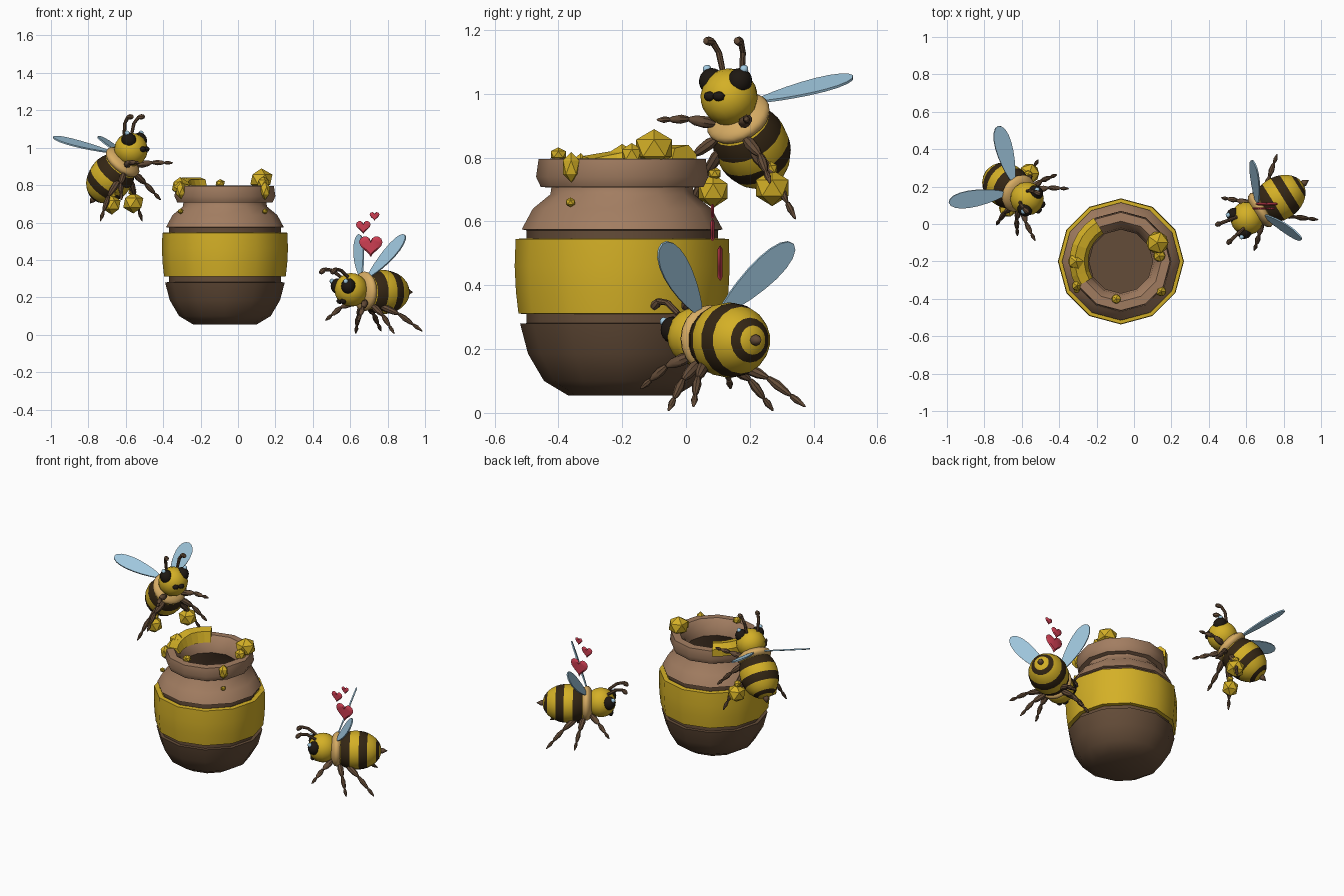
import bpy, bmesh, math
from mathutils import Matrix, Vector

if "Cube" in bpy.data.objects:
    bpy.data.objects.remove(bpy.data.objects["Cube"])

# ---------- flat colours ----------
def lin(c):
    c /= 255
    return c / 12.92 if c <= 0.04045 else ((c + 0.055) / 1.055) ** 2.4

MATS = {}
for mat_name, rgb in {
    "honey_yellow": (212, 176, 38), "clay_tan": (162, 125, 97), "dark_brown": (100, 76, 56),
    "stripe_dark": (52, 38, 20), "eye_black": (30, 24, 18), "ruff_cream": (215, 172, 100),
    "wing_blue": (163, 203, 226), "heart_red": (205, 62, 82)}.items():
    m = bpy.data.materials.new(mat_name)
    m.diffuse_color = [lin(c) for c in rgb] + [1]
    m.use_nodes = True
    m.node_tree.nodes["Principled BSDF"].inputs["Base Color"].default_value = m.diffuse_color
    MATS[mat_name] = m

# ---------- helpers ----------
def finish(name, bm, colors, matrix=Matrix(), smooth=True):
    bmesh.ops.recalc_face_normals(bm, faces=bm.faces[:])
    me = bpy.data.meshes.new(name)
    for f in bm.faces:
        f.smooth = smooth
    bm.to_mesh(me)
    bm.free()
    for c in colors:
        me.materials.append(MATS[c])
    if smooth:
        me.set_sharp_from_angle(angle=math.radians(42))
    ob = bpy.data.objects.new(name, me)
    ob.matrix_world = matrix
    bpy.context.collection.objects.link(ob)
    return ob

def lathe(name, profile, colors, matrix=Matrix(), segs=12):
    """Revolve (radius, z) points round z; colors is one name or one per band."""
    if isinstance(colors, str):
        colors = [colors] * (len(profile) - 1)
    used = list(dict.fromkeys(colors))
    bm = bmesh.new()
    rings = []
    for r, z in profile:
        if r < 1e-4:
            rings.append([bm.verts.new((0, 0, z))])
        else:
            rings.append([bm.verts.new((r * math.cos(a), r * math.sin(a), z))
                          for a in (2 * math.pi * i / segs for i in range(segs))])
    for a, b, c in zip(rings, rings[1:], colors):
        for i in range(segs):
            j = (i + 1) % segs
            loop = [a[i % len(a)], a[j % len(a)], b[j % len(b)], b[i % len(b)]]
            f = bm.faces.new(list(dict.fromkeys(loop)))
            f.material_index = used.index(c)
    return finish(name, bm, used, matrix)

def between(name, p0, p1, shape, color, base, segs=8):
    """Spindle from p0 to p1; shape holds (radius, fraction) points."""
    p0, p1 = Vector(p0), Vector(p1)
    d = p1 - p0
    m = base @ Matrix.Translation(p0) @ d.to_track_quat('Z', 'Y').to_matrix().to_4x4()
    return lathe(name, [(r, t * d.length) for r, t in shape], color, m, segs)

def ball(name, center, size, color, base=Matrix(), segs=16):
    bm = bmesh.new()
    bmesh.ops.create_uvsphere(bm, u_segments=segs, v_segments=segs * 5 // 8, radius=1)
    m = base @ Matrix.Translation(center) @ Matrix.Diagonal((*size, 1))
    return finish(name, bm, [color], m)

def blob(name, center, r, stretch=1.0):
    bm = bmesh.new()
    bmesh.ops.create_icosphere(bm, subdivisions=1, radius=r)
    m = Matrix.Translation(center) @ Matrix.Diagonal((1, 1, stretch, 1))
    return finish(name, bm, ["honey_yellow"], m, smooth=False)

# ---------- honey pot ----------
POT = Matrix.Translation((-0.07, -0.2, 0))
lathe("pot_base", [(0, .055), (.17, .055), (.245, .1), (.295, .185), (.32, .28), (.3, .281),
                   (.3, .31)], "dark_brown", POT)
lathe("pot_band", [(.3, .31), (.325, .311), (.333, .38), (.337, .46), (.334, .545), (.305, .547)],
      "honey_yellow", POT)
lathe("pot_groove", [(.3, .545), (.3, .574)], "dark_brown", POT)
lathe("pot_shoulder", [(.3, .572), (.315, .575), (.28, .64), (.225, .685), (.222, .706), (.255, .708),
                       (.27, .74), (.262, .795), (.215, .797), (.18, .755), (.17, .7)],
      "clay_tan", POT)
lathe("pot_inside", [(.17, .7), (.22, .62), (.27, .5), (.26, .28), (.17, .11), (0, .11)],
      "dark_brown", POT)

# ---------- honey on the rim ----------
bm = bmesh.new()
rows = []
STEPS = 7
for i in range(STEPS + 1):
    a = math.radians(122 + 88 * i / STEPS)
    t = 0.84 - 0.035 * max(0, i - 3) / 4
    rows.append([bm.verts.new((r * math.cos(a), r * math.sin(a), z))
                 for r, z in ((.175, .765), (.195, t - .01), (.245, t), (.275, t - .03), (.275, .765))])
for a, b in zip(rows, rows[1:]):
    for k in range(5):
        bm.faces.new((a[k], a[(k + 1) % 5], b[(k + 1) % 5], b[k]))
bm.faces.new(rows[0])
bm.faces.new(rows[-1])
finish("honey_arc", bm, ["honey_yellow"], POT, smooth=False)

for name, c, r, s in (
        ("honey_lump_big", (.125, -.1, .83), .066, .9), ("honey_lump_small", (.135, -.17, .81), .036, 1),
        ("honey_lump_front", (-.095, -.4, .81), .028, .8), ("honey_lump_left", (-.31, -.2, .795), .048, 1),
        ("honey_drip_left", (-.305, -.33, .77), .03, 1.5), ("honey_drop_left", (-.307, -.355, .66), .017, .9),
        ("honey_drip_right", (.145, -.36, .77), .03, 1.6), ("honey_drop_right", (.145, -.362, .66), .017, .9),
        ("carried_honey_left", (-.56, .27, .705), .06, .95), ("carried_honey_right", (-.675, .085, .695), .053, 1),
        ("carried_honey_left_top", (-.565, .265, .765), .024, 1),
        ("carried_honey_right_top", (-.67, .09, .75), .022, 1)):
    blob(name, c, r, s)

# ---------- bee (local: +x forward, +y left, origin at head centre) ----------
LIMB = [(0, 0), (.011, .04), (.019, .35), (.016, .75), (.007, 1), (0, 1.01)]
SHIN = [(0, -.02), (.009, .03), (.015, .4), (.011, .8), (.005, 1), (0, 1.01)]
FOOT = [(0, -.05), (.008, .05), (.011, .4), (.004, .9), (0, 1)]
STALK = [(0, -.02), (.009, 0), (.01, 1), (0, 1.05)]
CLUB = [(0, -.1), (.011, 0), (.015, .5), (.011, 1), (0, 1.2)]

def wing(name, side, base):
    root, tip = Vector((-.085, side * .035, .07)), Vector((-.19, side * .243, .29))
    d = tip - root
    chord = Vector((.13, side * .72, -.66)).normalized()
    normal = d.cross(chord).normalized()
    bm = bmesh.new()
    sides = []
    for h in (.004, -.004):
        loop = []
        for i in range(20):
            a = 2 * math.pi * i / 20
            t = .5 - .5 * math.cos(a)
            w = .056 * math.sin(a) * (.55 + .55 * t)
            loop.append(bm.verts.new(root + d * t + chord * w + normal * h))
        bm.faces.new(loop)
        sides.append(loop)
    for i in range(20):
        j = (i + 1) % 20
        bm.faces.new((sides[0][i], sides[0][j], sides[1][j], sides[1][i]))
    finish(name, bm, ["wing_blue"], base)

def bee(tag, pos, yaw, pitch):
    B = Matrix.Translation(pos) @ Matrix.Rotation(yaw, 4, 'Z') @ Matrix.Rotation(-pitch, 4, 'Y')
    back = B @ Matrix.Rotation(-math.pi / 2, 4, 'Y')
    ball(tag + "_head", (0, 0, 0), (.09, .09, .09), "honey_yellow", B)
    ball(tag + "_ruff", (-.085, 0, -.008), (.045, .106, .106), "ruff_cream", B)
    # striped abdomen: colour changes at fixed distances along the body
    prof, cols = [], []
    marks = [.048, .075, .11, .138, .165, .192, .22, .245, .27, .3, .322, .34, .348, .352]
    bands = "YYDDYYDDYYDYY"
    for s in marks:
        prof.append((.118 * math.sqrt(max(0, 1 - ((s - .2) / .152) ** 2)), s))
    cols = ["honey_yellow" if b == "Y" else "stripe_dark" for b in bands]
    lathe(tag + "_abdomen", prof, cols, back @ Matrix.Translation((-.012, 0, 0)), 18)
    lathe(tag + "_stinger", [(.016, .34), (.018, .36), (0, .39)], "dark_brown",
          back @ Matrix.Translation((-.012, 0, 0)), 8)
    for side, word in ((1, "left"), (-1, "right")):
        n = tag + "_" + word + "_"
        wing(n + "wing", side, B)
        # eye with glint
        ball(n + "eye", (.05, side * .053, .02), (.04, .038, .042), "eye_black", B)
        ball(n + "eye_glint", (.077, side * .069, .046), (.014, .014, .014), "wing_blue", B, 8)
        # half of the mouth
        ball(n + "mouth", (.061, side * .017, -.06), (.016, .021, .016), "eye_black", B, 8)
        # antenna
        pts = [(.044, .036, .07), (.094, .045, .105), (.135, .053, .11), (.158, .058, .09)]
        pts = [Vector((x, side * y, z)) for x, y, z in pts]
        for i in range(3):
            between(n + "antenna_%d" % (i + 1), pts[i], pts[i + 1],
                    CLUB if i == 2 else STALK, "dark_brown", B)
        # three legs
        for leg, hip, foot in (("front", (-.06, .05, -.06), (.06, .167, -.165)),
                               ("middle", (-.1, .05, -.08), (-.15, .195, -.235)),
                               ("rear", (-.14, .05, -.08), (-.32, .208, -.222))):
            hip = Vector((hip[0], side * hip[1], hip[2]))
            foot = Vector((foot[0], side * foot[1], foot[2]))
            bend = Vector((0, side * .008, .014))
            knee = hip.lerp(foot, .45) + bend
            ankle = hip.lerp(foot, .78) + bend * .4
            between(n + leg + "_thigh", hip, knee, LIMB, "dark_brown", B)
            between(n + leg + "_shin", knee, ankle, SHIN, "dark_brown", B)
            between(n + leg + "_foot", ankle, foot, FOOT, "dark_brown", B)

bee("flying_bee", (-.572, .135, .99), math.atan2(-.54, .84), math.radians(46))
bee("resting_bee", (.605, .03, .24), math.atan2(-.53, -.85), 0)

# ---------- hearts ----------
def heart(name, center, width, depth):
    bm = bmesh.new()
    rings = []
    n = 24
    for y, k in ((-depth, .78), (0, 1), (depth, .78)):
        ring = []
        for i in range(n):
            a = 2 * math.pi * i / n
            x = 16 * math.sin(a) ** 3
            z = 13 * math.cos(a) - 5 * math.cos(2 * a) - 2 * math.cos(3 * a) - math.cos(4 * a) + 2.5
            ring.append(bm.verts.new((x * k * width / 32, y, z * k * width / 32)))
        rings.append(ring)
    for a, b in zip(rings, rings[1:]):
        for i in range(n):
            j = (i + 1) % n
            bm.faces.new((a[i], a[j], b[j], b[i]))
    bm.faces.new(rings[0])
    bm.faces.new(rings[-1])
    finish(name, bm, ["heart_red"], Matrix.Translation(center))

heart("heart_large", (.71, .107, .47), .125, .008)
heart("heart_medium", (.67, .083, .573), .078, .006)
heart("heart_small", (.73, .083, .632), .052, .005)
